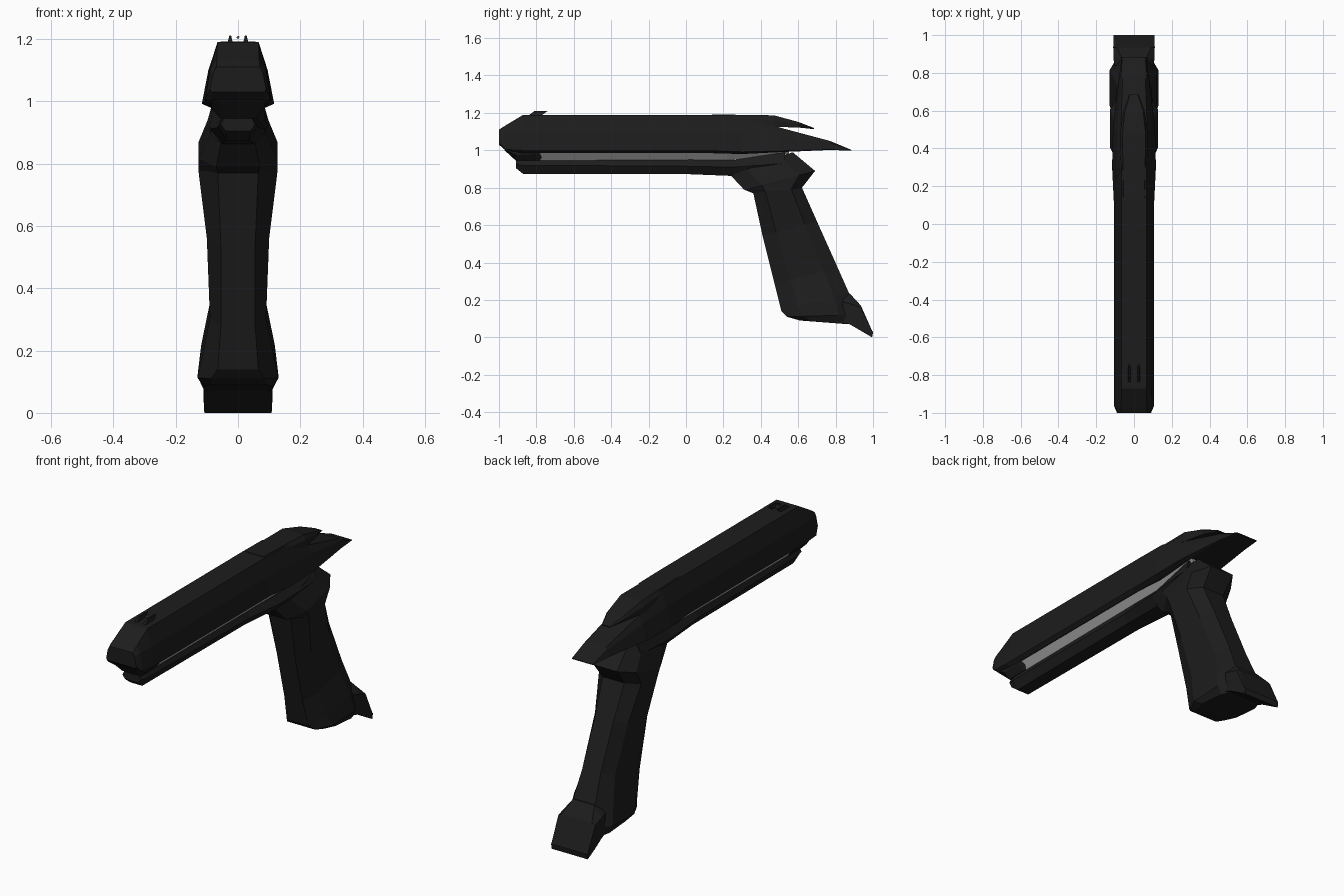
import bpy, bmesh


def material(name, v):
    m = bpy.data.materials.new(name)
    m.diffuse_color = (v, v, v, 1)
    return m


DARK = material("dark_polymer", 0.012)
LIGHT = material("light_metal", 0.40)


def loft(name, rings, mat):
    """Skin a list of closed point rings and cap both ends."""
    bm = bmesh.new()
    loops = [[bm.verts.new(p) for p in ring] for ring in rings]
    n = len(loops[0])
    for a, b in zip(loops, loops[1:]):
        for i in range(n):
            j = (i + 1) % n
            bm.faces.new((a[i], a[j], b[j], b[i]))
    bm.faces.new(loops[0])
    bm.faces.new(loops[-1])
    bmesh.ops.recalc_face_normals(bm, faces=bm.faces)
    me = bpy.data.meshes.new(name)
    bm.to_mesh(me)
    bm.free()
    ob = bpy.data.objects.new(name, me)
    me.materials.append(mat)
    bpy.context.collection.objects.link(ob)
    return ob


def section(y, *half):
    """Mirrored cross-section at y from (x, z) points, top to bottom."""
    return [(x, y, z) for x, z in half] + [(-x, y, z) for x, z in reversed(half)]


def grip_ring(front, back, w, flat=0.055):
    """Chamfered ring between a front and a back (y, z) point."""
    half = [(flat, 0), (w, 0.25), (w, 0.78), (flat, 1)]
    pts = [(x, front[0] + (back[0] - front[0]) * t, front[1] + (back[1] - front[1]) * t)
           for x, t in half]
    return pts + [(-x, y, z) for x, y, z in reversed(pts)]


# Upper body, ending in the long lower rear fin
body = [(0.066, 1.19), (0.092, 1.10), (0.107, 1.0), (0.087, 0.985)]
loft("upper_body", [
    section(-1.0, (0.07, 1.11), (0.08, 1.09), (0.09, 1.04), (0.085, 1.03)),
    section(-0.965, (0.068, 1.133), (0.09, 1.10), (0.105, 1.005), (0.087, 1.0)),
    section(-0.87, *body),
    section(0.12, *body),
    section(0.30, (0.066, 1.188), (0.095, 1.10), (0.116, 0.992), (0.09, 0.98)),
    section(0.50, (0.07, 1.122), (0.09, 1.08), (0.112, 0.997), (0.09, 0.99)),
    section(0.77, (0.06, 1.05), (0.07, 1.04), (0.08, 1.004), (0.075, 1.002)),
    section(0.885, (0.055, 1.002), (0.062, 1.001), (0.065, 1.0), (0.06, 0.998)),
], DARK)

# Upper rear fin
loft("upper_rear_fin", [
    section(0.14, (0.055, 1.192), (0.066, 1.18), (0.07, 1.13)),
    section(0.47, (0.062, 1.187), (0.075, 1.16), (0.075, 1.125)),
    section(0.60, (0.048, 1.152), (0.056, 1.14), (0.05, 1.122)),
    section(0.685, (0.02, 1.119), (0.026, 1.116), (0.02, 1.113)),
], DARK)

# Nose block under the front of the body
loft("nose_block", [
    section(-0.97, (0.088, 1.03), (0.087, 1.004), (0.06, 1.0)),
    section(-0.91, (0.09, 1.0), (0.086, 0.975), (0.055, 0.945)),
    section(-0.80, (0.09, 1.0), (0.086, 0.98), (0.055, 0.945)),
    section(-0.74, (0.075, 1.0), (0.07, 0.985), (0.045, 0.945)),
], DARK)

# Light strip showing between body and frame
strip = [(0.087, 1.0), (0.083, 0.985), (0.052, 0.945)]
loft("side_strip", [
    section(-0.86, *strip),
    section(0.22, *strip),
    section(0.55, (0.087, 1.0), (0.083, 0.992), (0.07, 0.98)),
], LIGHT)

# Lower frame
loft("lower_frame", [
    section(-0.91, (0.045, 0.945), (0.055, 0.925), (0.04, 0.905)),
    section(-0.87, (0.05, 0.95), (0.062, 0.92), (0.035, 0.873)),
    section(0.0, (0.055, 0.95), (0.068, 0.915), (0.04, 0.873)),
    section(0.25, (0.06, 0.947), (0.09, 0.91), (0.05, 0.863)),
    section(0.53, (0.083, 0.99), (0.10, 0.93), (0.06, 0.85)),
], DARK)

# Grip, from the top collar down to the base
loft("grip", [
    grip_ring((0.24, 0.865), (0.57, 0.99), 0.088),
    grip_ring((0.31, 0.79), (0.69, 0.89), 0.127, 0.07),
    grip_ring((0.36, 0.77), (0.62, 0.80), 0.127, 0.065),
    grip_ring((0.41, 0.54), (0.70, 0.62), 0.10),
    grip_ring((0.475, 0.28), (0.81, 0.375), 0.09),
    grip_ring((0.51, 0.14), (0.87, 0.24), 0.118, 0.065),
    grip_ring((0.54, 0.11), (0.89, 0.12), 0.13, 0.085),
    grip_ring((0.61, 0.09), (0.87, 0.07), 0.11, 0.09),
], DARK)

# Flared heel behind the grip base
loft("grip_heel", [
    section(0.84, (0.06, 0.24), (0.105, 0.19), (0.105, 0.08)),
    section(0.875, (0.065, 0.235), (0.108, 0.18), (0.108, 0.07)),
    section(0.935, (0.09, 0.17), (0.11, 0.16), (0.11, 0.035)),
    section(0.995, (0.108, 0.035), (0.108, 0.03), (0.108, 0.0)),
    section(1.0, (0.108, 0.03), (0.108, 0.028), (0.108, 0.025)),
], DARK)

# Front sight: two thin blades
for side, cx in (("left", -0.025), ("right", 0.025)):
    outline = [(-0.84, 1.188), (-0.81, 1.21), (-0.74, 1.21), (-0.77, 1.188)]
    loft("sight_blade_" + side, [
        [(cx + s * (0.008 if z < 1.2 else 0.003), y, z) for y, z in outline]
        for s in (-1, 1)], DARK)

# Sight bead
bpy.ops.mesh.primitive_ico_sphere_add(subdivisions=1, radius=0.005, location=(0, -0.78, 1.205))
bead = bpy.context.object
bead.name = "sight_bead"
bead.data.materials.append(LIGHT)
